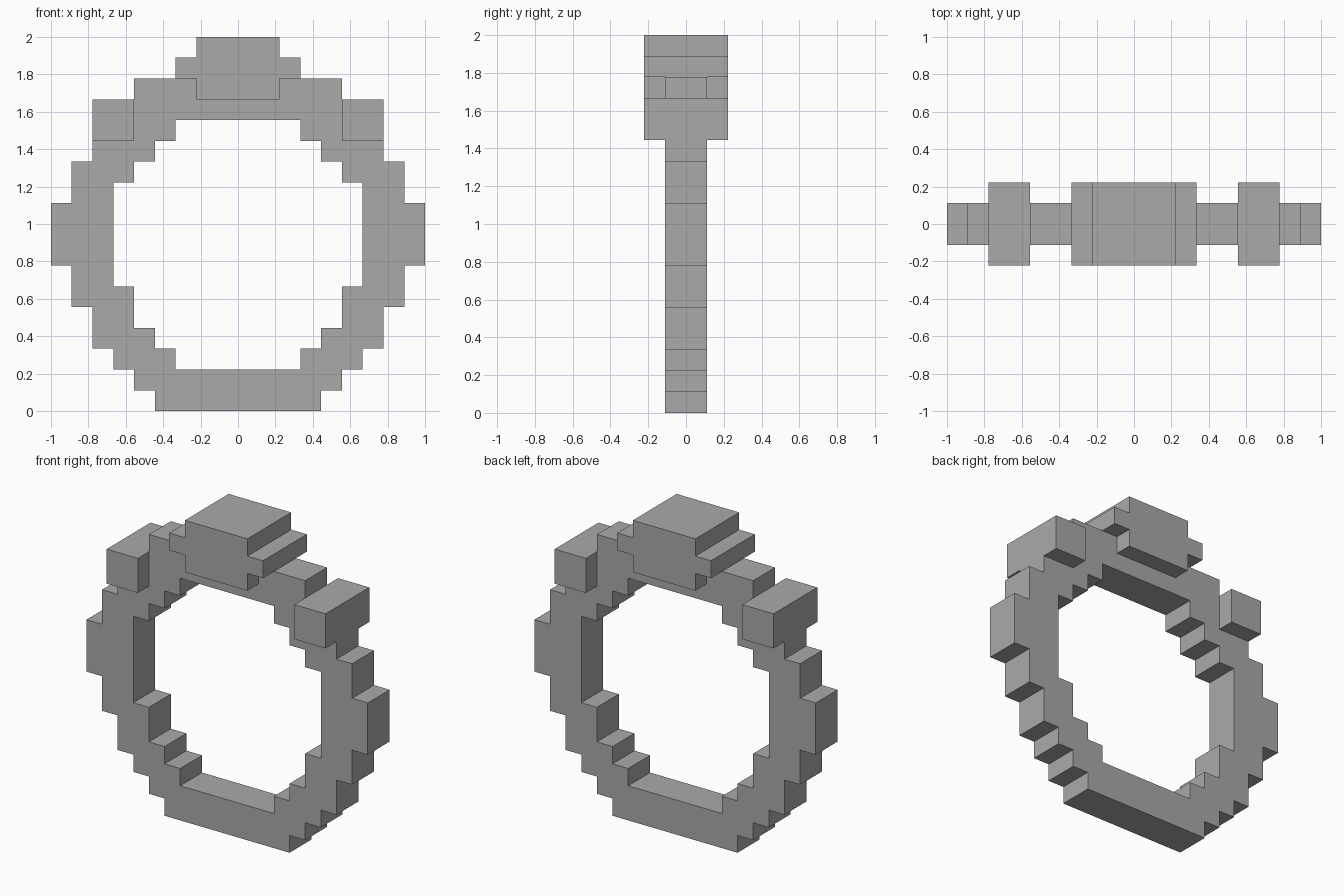
import bpy
import bmesh
from math import pi
from mathutils import Matrix

cube = bpy.data.objects.get("Cube")
if cube:
    bpy.data.objects.remove(cube, do_unlink=True)

U = 1 / 9  # one block of the stepped grid

# Single plain grey
grey = bpy.data.materials.new("plain_grey")
grey.use_nodes = True
GREY = (0.4, 0.4, 0.4, 1)
grey.diffuse_color = GREY
grey.node_tree.nodes["Principled BSDF"].inputs["Base Color"].default_value = GREY


def stair_outline(steps, top):
    """Symmetric stepped outline from (half width, bottom row) pairs."""
    ends = [z for _, z in steps[1:]] + [top]
    side = [(w, z) for (w, z0), z1 in zip(steps, ends) for z in (z0, z1)]
    return side + [(-w, z) for w, z in reversed(side)]


def add_slab(name, outlines, half_depth):
    """Filled outlines (later ones cut holes), thickened along y."""
    curve = bpy.data.curves.new(name + "_outline", "CURVE")
    curve.dimensions = "2D"
    curve.fill_mode = "BOTH"
    curve.extrude = half_depth * U
    for outline in outlines:
        spline = curve.splines.new("POLY")
        spline.points.add(len(outline) - 1)
        for point, (x, z) in zip(spline.points, outline):
            point.co = (x * U, z * U, 0, 1)
        spline.use_cyclic_u = True
    helper = bpy.data.objects.new(name + "_helper", curve)
    bpy.context.collection.objects.link(helper)
    graph = bpy.context.evaluated_depsgraph_get()
    mesh = bpy.data.meshes.new_from_object(helper.evaluated_get(graph))
    bpy.data.objects.remove(helper, do_unlink=True)

    bm = bmesh.new()
    bm.from_mesh(mesh)
    bmesh.ops.remove_doubles(bm, verts=bm.verts, dist=1e-4)
    bmesh.ops.rotate(bm, verts=bm.verts, matrix=Matrix.Rotation(pi / 2, 3, "X"))
    bmesh.ops.recalc_face_normals(bm, faces=bm.faces)
    for face in bm.faces:
        face.smooth = False
    bm.to_mesh(mesh)
    bm.free()
    mesh.name = name
    mesh.materials.clear()
    mesh.materials.append(grey)
    bpy.context.collection.objects.link(bpy.data.objects.new(name, mesh))


# Stepped ring band with its finger opening
band = stair_outline([(4, 0), (5, 1), (6, 2), (7, 3), (8, 5), (9, 7),
                      (8, 10), (7, 12), (5, 13)], 16)
opening = stair_outline([(3, 2), (4, 3), (5, 4), (6, 6),
                         (5, 11), (4, 12), (3, 13)], 14)
add_slab("ring_band", [band, opening], 1)

# Large stone on top, wider in its middle row
add_slab("top_stone", [stair_outline([(2, 15), (3, 16), (2, 17)], 18)], 2)

# Small stones on both shoulders
for side, sign in (("left", 1), ("right", -1)):
    block = [(sign * x, z) for x, z in ((5, 13), (7, 13), (7, 15), (5, 15))]
    add_slab(side + "_shoulder_stone", [block], 2)
